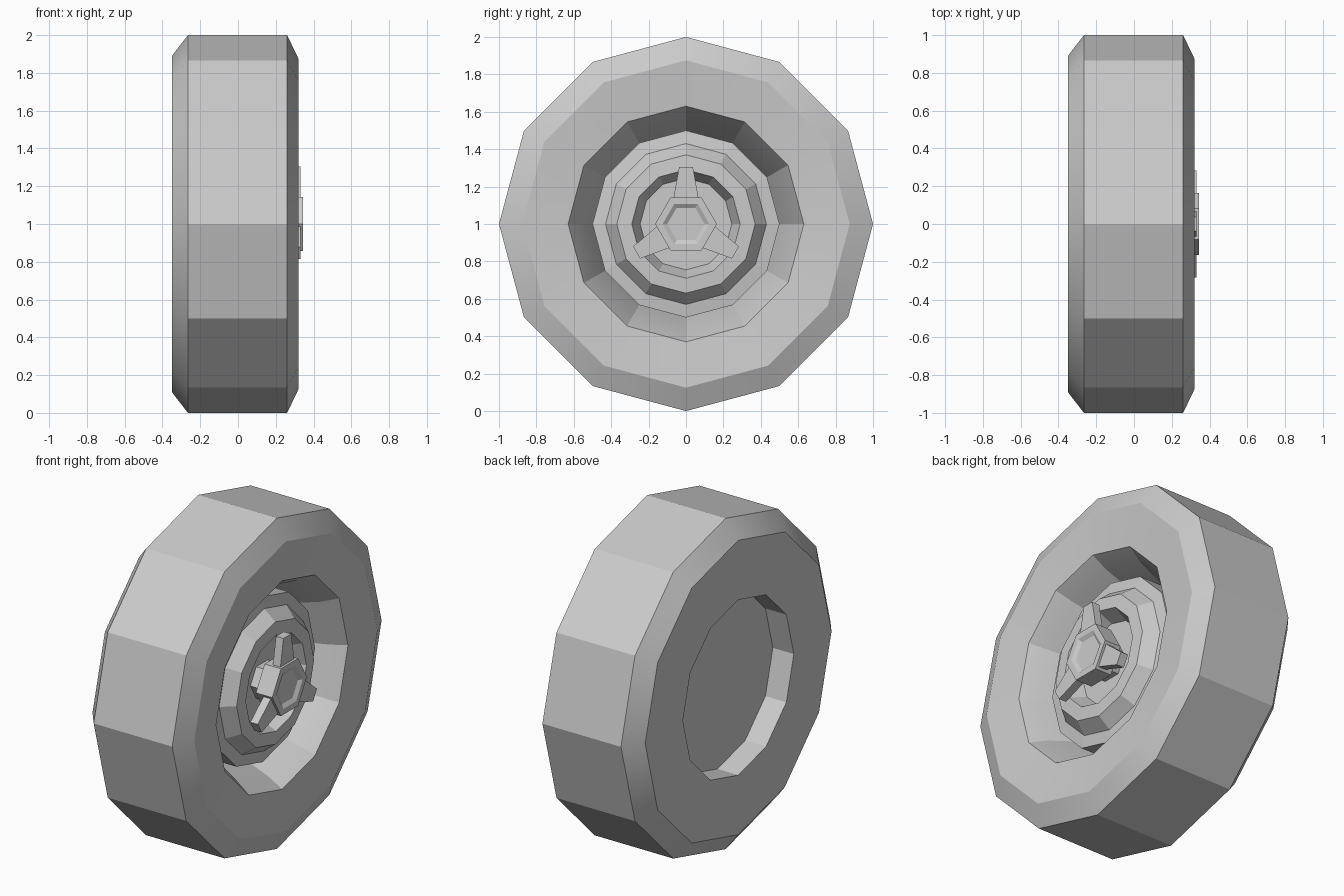
import bpy
import bmesh
from math import sin, cos, pi, radians
from mathutils import Matrix, Vector

cube = bpy.data.objects.get("Cube")
if cube:
    bpy.data.objects.remove(cube, do_unlink=True)

GREY = (0.6, 0.6, 0.6, 1.0)
grey = bpy.data.materials.new("plain_grey")
grey.use_nodes = True
grey.diffuse_color = GREY
grey.node_tree.nodes["Principled BSDF"].inputs["Base Color"].default_value = GREY


def finish(name, bm):
    """Turn a bmesh into an object standing on the wheel axle."""
    bmesh.ops.recalc_face_normals(bm, faces=bm.faces)
    bmesh.ops.translate(bm, verts=bm.verts, vec=(0, 0, 1))
    mesh = bpy.data.meshes.new(name)
    bm.to_mesh(mesh)
    bm.free()
    mesh.materials.append(grey)
    obj = bpy.data.objects.new(name, mesh)
    bpy.context.collection.objects.link(obj)
    return obj


def lathe(name, profile, sides=12, turn=0.0):
    """Spin (x, radius) points round the x axis and cap both ends."""
    bm = bmesh.new()
    rings = []
    for x, r in profile:
        angles = [turn + 2 * pi * i / sides for i in range(sides)]
        rings.append([bm.verts.new((x, r * sin(a), r * cos(a))) for a in angles])
    for a, b in zip(rings, rings[1:]):
        for i in range(sides):
            j = (i + 1) % sides
            bm.faces.new((a[i], a[j], b[j], b[i]))
    bm.faces.new(rings[0])
    bm.faces.new(rings[-1])
    return finish(name, bm)


# Tyre with recessed back and dished front opening
tyre = lathe("tyre", [(-0.21, 0.53), (-0.35, 0.53), (-0.35, 0.89), (-0.265, 1.0),
                      (0.26, 1.0), (0.32, 0.875), (0.295, 0.63), (0.20, 0.575),
                      (0.0, 0.5)])

# Rim with raised ring and hollow centre
rim = lathe("rim", [(-0.05, 0.5), (0.165, 0.5), (0.175, 0.43), (0.25, 0.37),
                    (0.255, 0.29), (0.16, 0.245)])

# Hub shaft and hexagonal cap with a sunken face
shaft = lathe("hub_shaft", [(0.1, 0.11), (0.26, 0.11)], 6, radians(30))
cap = lathe("hub_cap", [(0.235, 0.165), (0.345, 0.165), (0.345, 0.125),
                        (0.33, 0.1)], 6, radians(30))

# Three tapered wings round the cap
for k in range(3):
    bm = bmesh.new()
    outline = [(-0.07, 0.12), (0.07, 0.12), (0.037, 0.305), (-0.037, 0.305)]
    base = bm.faces.new([bm.verts.new((0.28, y, z)) for y, z in outline])
    new = bmesh.ops.extrude_face_region(bm, geom=[base], use_keep_orig=True)
    top = [v for v in new["geom"] if isinstance(v, bmesh.types.BMVert)]
    bmesh.ops.translate(bm, verts=top, vec=Vector((0.05, 0, 0)))
    bmesh.ops.rotate(bm, verts=bm.verts, matrix=Matrix.Rotation(k * 2 * pi / 3, 3, "X"))
    finish(f"cap_wing_{k + 1}", bm)

# Soft sidewall, crisp facets elsewhere
bpy.ops.object.select_all(action="DESELECT")
tyre.select_set(True)
bpy.context.view_layer.objects.active = tyre
bpy.ops.object.shade_smooth_by_angle(angle=radians(25))
